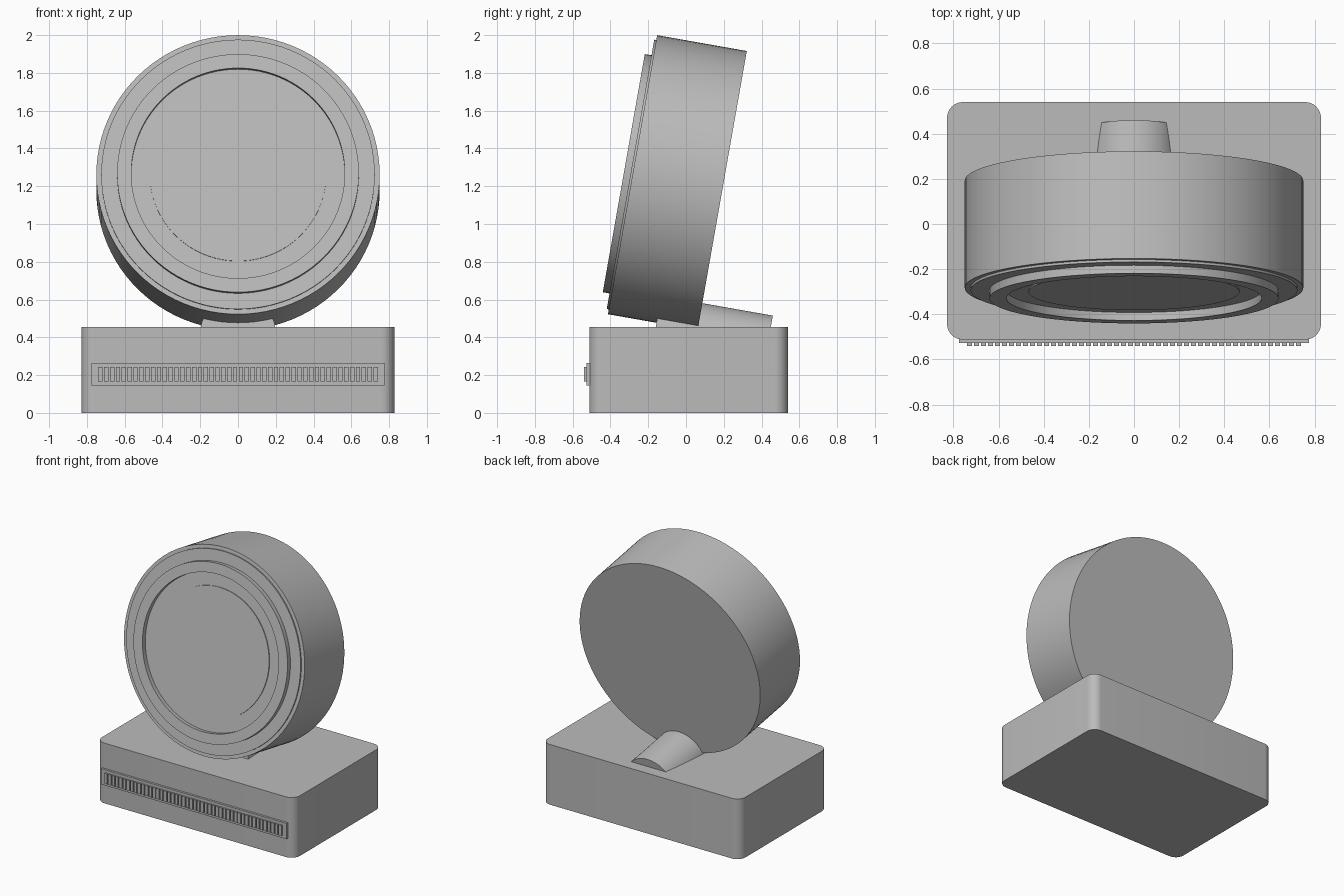
import bpy, bmesh, math
from mathutils import Matrix, Vector

if "Cube" in bpy.data.objects:
    bpy.data.objects.remove(bpy.data.objects["Cube"])

TILT = math.radians(10)
FACE = Vector((0, -0.283, 1.261))                         # centre of the drum front
OUT = Vector((0, -math.cos(TILT), math.sin(TILT)))        # drum axis, pointing forward
TURN = OUT.to_track_quat('Z', 'Y').to_matrix().to_4x4()

grey = bpy.data.materials.new("plain grey")
grey.diffuse_color = (0.5, 0.5, 0.5, 1)
grey.use_nodes = True
grey.node_tree.nodes["Principled BSDF"].inputs["Base Color"].default_value = grey.diffuse_color


def finish(name, bm, matrix=Matrix(), smooth=True):
    bmesh.ops.recalc_face_normals(bm, faces=bm.faces)
    mesh = bpy.data.meshes.new(name)
    bm.to_mesh(mesh)
    bm.free()
    mesh.materials.append(grey)
    obj = bpy.data.objects.new(name, mesh)
    obj.matrix_world = matrix
    bpy.context.collection.objects.link(obj)
    if smooth:
        bpy.ops.object.select_all(action='DESELECT')
        obj.select_set(True)
        bpy.context.view_layer.objects.active = obj
        bpy.ops.object.shade_smooth_by_angle(angle=math.radians(30))
    return obj


def lathe(name, profile, origin, steps=96):
    """Spin (radius, height) points around the tilted axis."""
    bm = bmesh.new()
    verts = [bm.verts.new((r, 0, h)) for r, h in profile]
    edges = [bm.edges.new(pair) for pair in zip(verts, verts[1:])]
    bmesh.ops.spin(bm, geom=verts + edges, cent=(0, 0, 0), axis=(0, 0, 1),
                   angle=math.tau, steps=steps)
    bmesh.ops.remove_doubles(bm, verts=bm.verts, dist=1e-5)
    return finish(name, bm, Matrix.Translation(origin) @ TURN)


def add_box(bm, lo, hi):
    lo, hi = Vector(lo), Vector(hi)
    m = Matrix.Translation((lo + hi) / 2) @ Matrix.Diagonal((*(hi - lo), 1))
    return bmesh.ops.create_cube(bm, size=1, matrix=m)["verts"]


# Base block with rounded upright corners
bm = bmesh.new()
add_box(bm, (-0.828, -0.512, 0), (0.828, 0.54, 0.455))
upright = [e for e in bm.edges if abs(e.verts[0].co.z - e.verts[1].co.z) > 0.1]
bmesh.ops.bevel(bm, geom=upright, offset=0.07, segments=10, profile=0.5, affect='EDGES')
finish("base", bm)

# Front grille plate and its row of slats
bm = bmesh.new()
add_box(bm, (-0.776, -0.528, 0.145), (0.776, -0.505, 0.264))
finish("grille_plate", bm, smooth=False)

bm = bmesh.new()
COUNT, WIDTH, SPAN = 48, 0.023, 1.48
for i in range(COUNT):
    x = -SPAN / 2 + i * (SPAN - WIDTH) / (COUNT - 1)
    add_box(bm, (x, -0.54, 0.165), (x + WIDTH, -0.525, 0.243))
finish("grille_slats", bm, smooth=False)

# Tilted neck half sunk in the base
lathe("neck", [(0, 0), (0.2, 0), (0.2, 0.6), (0, 0.6)], (0, 0.425, 0.318), 64)

# Drum body, then the stepped front: bezel, raised ring and inner disc
lathe("drum", [(0, -0.482), (0.75, -0.482), (0.75, 0), (0, 0)], FACE)
lathe("bezel", [(0, -0.01), (0.724, -0.01), (0.724, 0.011), (0, 0.011)], FACE)
lathe("raised_ring", [(0.565, 0.005), (0.64, 0.005), (0.64, 0.047),
                      (0.565, 0.047), (0.565, 0.005)], FACE)
lathe("inner_disc", [(0, 0.005), (0.467, 0.005), (0.467, 0.018), (0, 0.018)], FACE)
